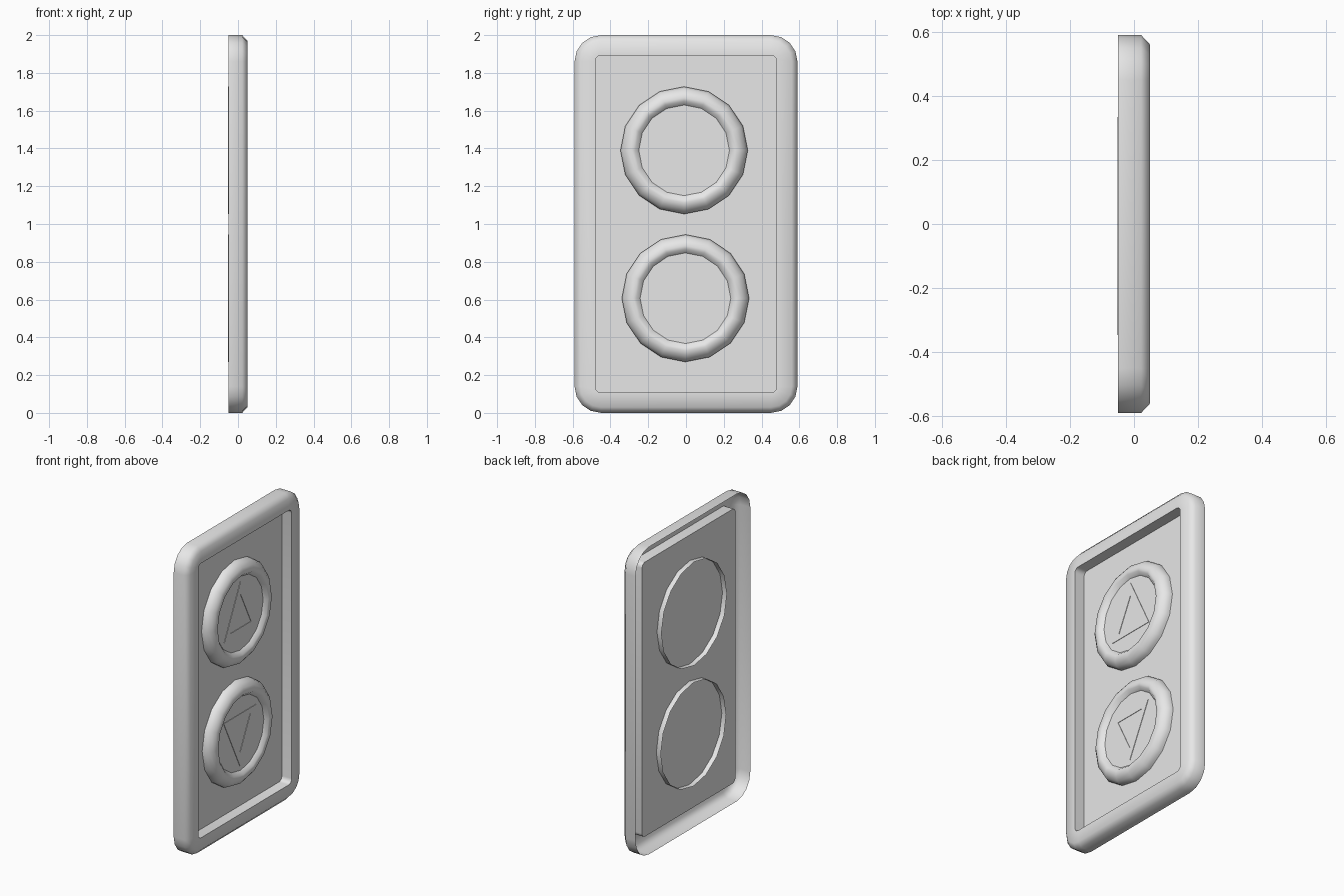
import bpy
import bmesh
import math

if "Cube" in bpy.data.objects:
    bpy.data.objects.remove(bpy.data.objects["Cube"], do_unlink=True)

grey = bpy.data.materials.new("light_grey")
grey.use_nodes = True
grey.diffuse_color = (0.8, 0.8, 0.8, 1)
grey.node_tree.nodes["Principled BSDF"].inputs["Base Color"].default_value = (0.8, 0.8, 0.8, 1)


def rounded_loop(half_y, half_z, radius, x, steps=4):
    """Rounded rectangle facing +x, centred at z = 1."""
    points = []
    for corner, (sy, sz) in enumerate([(1, 1), (-1, 1), (-1, -1), (1, -1)]):
        for i in range(steps + 1):
            a = math.pi / 2 * (corner + i / steps)
            points.append((x, sy * (half_y - radius) + radius * math.cos(a),
                           1 + sz * (half_z - radius) + radius * math.sin(a)))
    return points


def circle_loop(y, z, radius, x, sides=16):
    angles = [2 * math.pi * i / sides for i in range(sides)]
    return [(x, y + radius * math.cos(a), z + radius * math.sin(a)) for a in angles]


def triangle_loop(y, z, half_width, low, high, up, x):
    """Triangle pointing up (1) or down (-1); low and high are relative to z."""
    points = [(x, y - up * half_width, z + up * low),
              (x, y + up * half_width, z + up * low),
              (x, y, z + up * high)]
    return points


def loft(name, loops, cap=False):
    """Skin a row of matching closed loops, optionally closing the last one."""
    bm = bmesh.new()
    rings = [[bm.verts.new(p) for p in loop] for loop in loops]
    n = len(rings[0])
    for a, b in zip(rings, rings[1:]):
        for i in range(n):
            j = (i + 1) % n
            bm.faces.new((a[i], a[j], b[j], b[i]))
    if cap:
        bm.faces.new(rings[-1])
    mesh = bpy.data.meshes.new(name)
    bm.to_mesh(mesh)
    bm.free()
    mesh.materials.append(grey)
    obj = bpy.data.objects.new(name, mesh)
    bpy.context.collection.objects.link(obj)
    bpy.ops.object.select_all(action='DESELECT')
    obj.select_set(True)
    bpy.context.view_layer.objects.active = obj
    bpy.ops.object.shade_smooth_by_angle(angle=math.radians(50))
    return obj


# Open-backed frame with its chamfered rim and recessed panel
loft("frame_and_panel", [
    rounded_loop(0.59, 1.0, 0.14, -0.05),
    rounded_loop(0.59, 1.0, 0.14, 0.022),
    rounded_loop(0.56, 0.97, 0.11, 0.05),
    rounded_loop(0.48, 0.893, 0.03, 0.05),
    rounded_loop(0.48, 0.893, 0.03, -0.02),
], cap=True)

# Two buttons, each a rounded bezel, a recessed face and a triangle outline
bezel = [(0.337, -0.052), (0.337, -0.005), (0.325, 0.02), (0.302, 0.039),
         (0.278, 0.046), (0.26, 0.042), (0.24, 0.02)]
face_x = 0.02
for label, y, z, up, tri_y in [("up", -0.01, 1.39, 1, -0.005),
                               ("down", -0.003, 0.607, -1, -0.012)]:
    loft(label + "_button_bezel", [circle_loop(y, z, r, x) for r, x in bezel])
    loft(label + "_button_face", [circle_loop(y, z, 0.24, face_x)], cap=True)
    outer = (tri_y, z, 0.167, -0.13, 0.208, up)
    inner = (tri_y, z, 0.107, -0.093, 0.123, up)
    loft(label + "_triangle_outline", [
        triangle_loop(*outer, face_x),
        triangle_loop(*outer, face_x + 0.003),
        triangle_loop(*inner, face_x + 0.003),
        triangle_loop(*inner, face_x),
    ])
